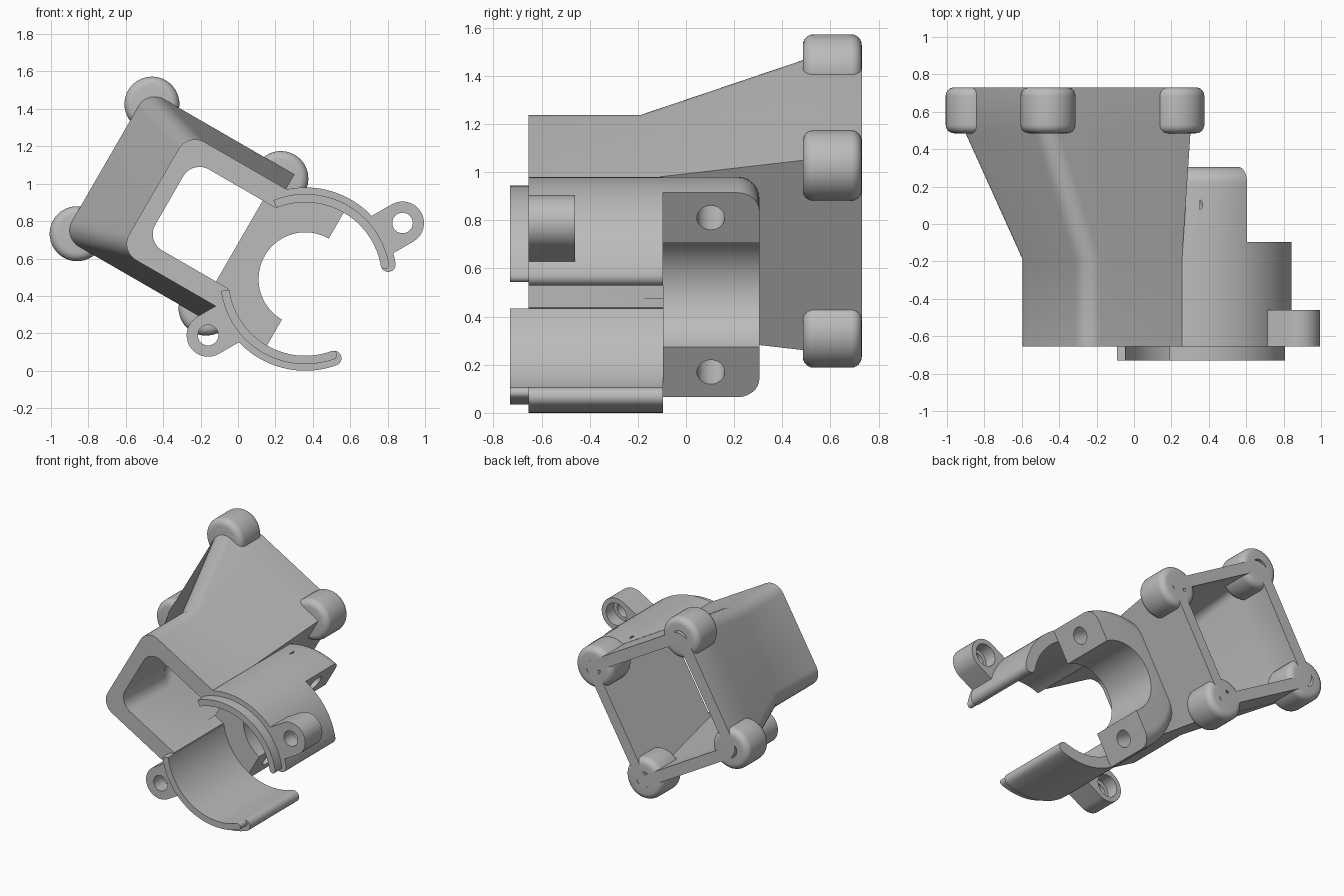
import bpy, bmesh
from math import sin, cos, radians, pi
from mathutils import Matrix, Vector

if "Cube" in bpy.data.objects:
    bpy.data.objects.remove(bpy.data.objects["Cube"])

# The whole assembly is built square, then tilted about the clamp axis
FRAME = Matrix.Translation((0.36, 0, 0.49)) @ Matrix.Rotation(radians(30), 4, 'Y')
FRONT, MID, BACK = -0.655, -0.095, 0.73
OUTER, INNER, BORE = 0.49, 0.41, 0.25

grey = bpy.data.materials.new("plain_grey")
grey.use_nodes = True
colour = (0.5, 0.5, 0.5, 1)
grey.diffuse_color = colour
grey.node_tree.nodes["Principled BSDF"].inputs["Base Color"].default_value = colour


def arc(cx, cz, r, start, end, n=12):
    """Points (x, z) along a circular arc, angles in degrees."""
    angles = [radians(start + (end - start) * i / n) for i in range(n + 1)]
    return [(cx + r * cos(t), cz + r * sin(t)) for t in angles]


def loft(name, rings, closed=False):
    """Skin a list of equal-length rings, capping the ends unless closed."""
    bm = bmesh.new()
    rows = [[bm.verts.new(p) for p in ring] for ring in rings]
    n = len(rows[0])
    pairs = list(zip(rows, rows[1:])) + ([(rows[-1], rows[0])] if closed else [])
    for a, b in pairs:
        for i in range(n):
            j = (i + 1) % n
            bm.faces.new((a[i], a[j], b[j], b[i]))
    if not closed:
        bm.faces.new(rows[0])
        bm.faces.new(rows[-1])
    bmesh.ops.remove_doubles(bm, verts=bm.verts, dist=0.0005)
    bmesh.ops.recalc_face_normals(bm, faces=bm.faces)
    mesh = bpy.data.meshes.new(name)
    bm.to_mesh(mesh)
    bm.free()
    obj = bpy.data.objects.new(name, mesh)
    bpy.context.collection.objects.link(obj)
    obj.matrix_world = FRAME
    mesh.materials.append(grey)
    return obj


def extrude(name, outline, y0, y1):
    return loft(name, [[(x, y, z) for x, z in outline] for y in (y0, y1)])


def lathe(name, profile, start, end, steps, centre=(0, 0)):
    """Turn an (r, y) profile about a y-parallel axis."""
    full = end - start == 360
    rings = []
    for i in range(steps + (0 if full else 1)):
        t = radians(start + (end - start) * i / steps)
        rings.append([(centre[0] + r * cos(t), y, centre[1] + r * sin(t))
                      for r, y in profile])
    return loft(name, rings, full)


def rod(x, z, r, y0, y1):
    return extrude("cutter", arc(x, z, r, 0, 345, 23), y0, y1)


def cut(obj, cutters):
    for c in cutters:
        c.hide_render = True
        mod = obj.modifiers.new("cut", 'BOOLEAN')
        mod.operation, mod.solver, mod.object = 'DIFFERENCE', 'EXACT', c
        bpy.context.view_layer.objects.active = obj
        bpy.ops.object.modifier_apply(modifier=mod.name)


def section(y, left, right, half, r):
    """Rectangle with the two left corners rounded."""
    pts = [(right, -half), (right, half)]
    pts += arc(left + r, half - r, r, 90, 180, 8)
    pts += arc(left + r, r - half, r, 180, 270, 8)
    return [(x, y, z) for x, z in pts]


# Air duct: straight nozzle flaring to a square flange
duct = loft("air_duct", [section(FRONT, -0.935, -0.33, 0.365, 0.1),
                         section(-0.19, -0.935, -0.33, 0.365, 0.1),
                         section(0.485, -1.235, -0.33, 0.455, 0.1),
                         section(BACK, -1.235, -0.33, 0.455, 0.1)])
passage = loft("passage_cutter", [section(FRONT - 0.1, -0.84, -0.407, 0.25, 0.1),
                                  section(-0.19, -0.84, -0.407, 0.25, 0.1),
                                  section(0.485, -1.15, -0.407, 0.375, 0.06),
                                  section(BACK + 0.1, -1.15, -0.407, 0.375, 0.06)])
side_port = loft("port_cutter", [section(FRONT - 0.1, -0.6, -0.2, 0.25, 0.01),
                                 section(MID, -0.6, -0.2, 0.25, 0.01)])
cut(duct, [passage, side_port])

# Half-round mounting block with a filleted back rim and two screw holes
fillet = 0.09
rim = arc(OUTER - fillet, 0.305 - fillet, fillet, 0, 90, 8)
block = lathe("mounting_block", [(BORE, MID), (OUTER, MID)] + rim + [(BORE, 0.305)],
              90, 270, 48)
screw_holes = []
for side in (1, -1):
    ring = arc(0.103, side * 0.37, 0.058, 0, 345, 23)
    screw_holes.append(loft("screw_cutter", [[(x, y, z) for y, z in ring]
                                             for x in (-0.25, 0.1)]))
cut(block, [passage] + screw_holes)


def jaw(outer, side):
    """Curved strip with a round tip, mirrored by side."""
    mid, half = (outer + INNER) / 2, (outer - INNER) / 2
    tip = radians(40)
    pts = arc(0, 0, outer, 142, 40, 32)
    pts += arc(mid * cos(tip), mid * sin(tip), half, 40, -140, 8)[1:-1]
    pts += arc(0, 0, INNER, 40, 142, 32)
    return [(x, side * z) for x, z in pts]


# Curved clamp jaws, front lips and screw ears
parts = [duct, block]
for side, label, angle in ((1, "upper", 60), (-1, "lower", 240)):
    parts.append(extrude(label + "_jaw", jaw(OUTER, side), FRONT, MID))
    parts.append(extrude(label + "_lip", jaw(0.455, side), BACK * -1, FRONT))
    turn = Matrix.Rotation(radians(angle), 2)
    outline = [(0.45, -0.115)] + arc(0.6, 0, 0.115, -90, 90, 20) + [(0.45, 0.115)]
    ear = extrude(label + "_ear", [tuple(turn @ Vector(p)) for p in outline],
                  FRONT, -0.46)
    hx, hz = turn @ Vector((0.6, 0))
    cut(ear, [rod(hx, hz, 0.055, FRONT - 0.1, 0), rod(hx, hz, 0.08, -0.55, 0)])
    parts.append(ear)

# Rounded corner bosses with blind holes
r, f, y0 = 0.147, 0.045, 0.485
boss_profile = [(0, y0)] + arc(r - f, y0 + f, f, -90, 0, 6)
boss_profile += arc(r - f, BACK - f, f, 0, 90, 6)
boss_profile += [(0.056, BACK), (0.056, 0.55), (0, 0.55)]
for x, h in ((-1.178, "outer"), (-0.382, "inner")):
    for z, v in ((0.4, "upper"), (-0.4, "lower")):
        parts.append(lathe(f"{v}_{h}_boss", boss_profile, 0, 360, 40, (x, z)))

# Remove cutters and smooth the curved faces
for obj in [o for o in bpy.data.objects if "cutter" in o.name]:
    bpy.data.objects.remove(obj)
for obj in parts:
    bpy.ops.object.select_all(action='DESELECT')
    obj.select_set(True)
    bpy.context.view_layer.objects.active = obj
    bpy.ops.object.shade_smooth_by_angle(angle=radians(30))
